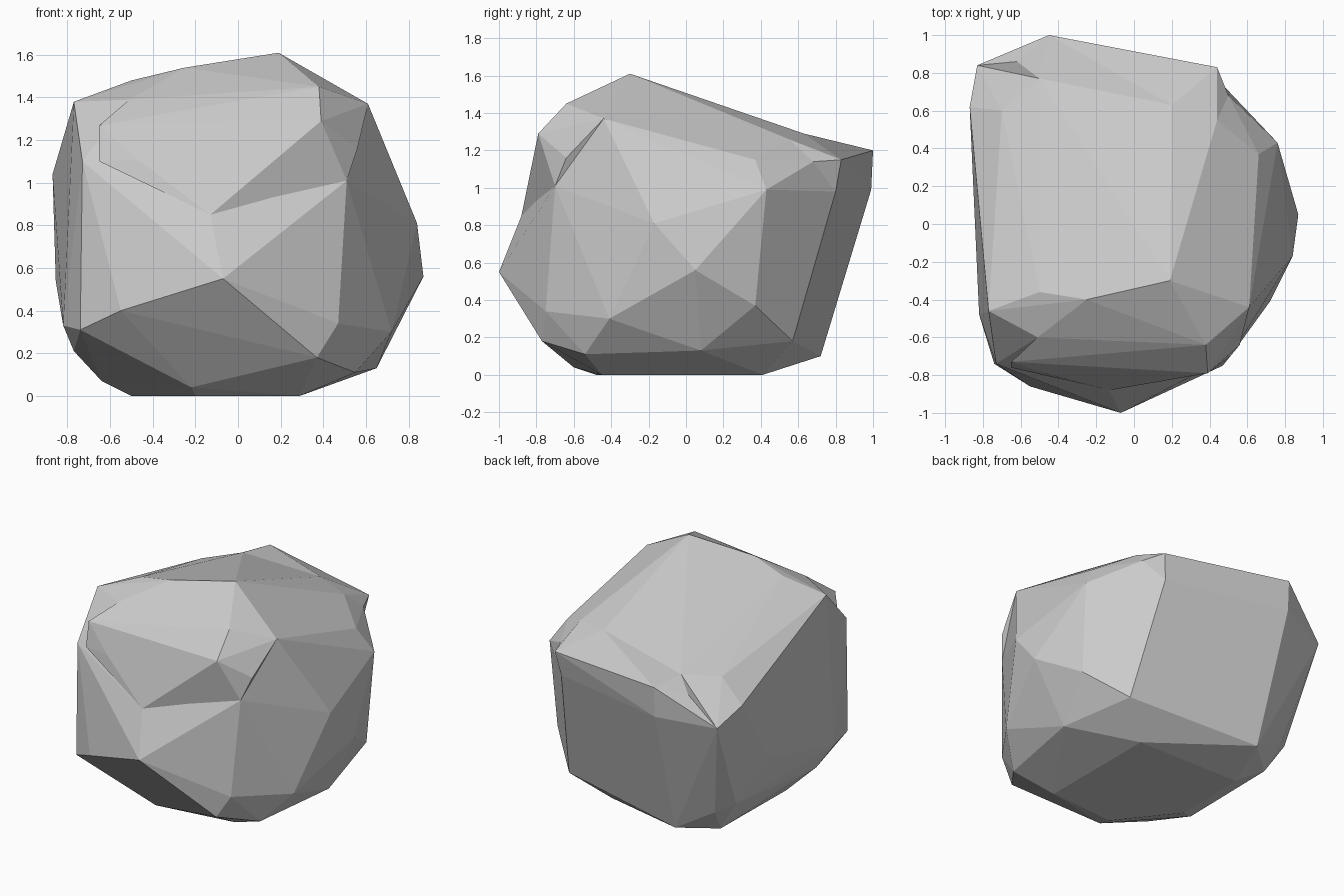
import bpy, bmesh, math


def hull(name, points):
    """Faceted stone chunk: the convex skin around its corner points."""
    bm = bmesh.new()
    for p in points:
        bm.verts.new(p)
    bmesh.ops.convex_hull(bm, input=bm.verts)
    loose = [v for v in bm.verts if not v.link_faces]
    bmesh.ops.delete(bm, geom=loose, context='VERTS')
    bmesh.ops.dissolve_limit(bm, angle_limit=math.radians(3),
                             verts=bm.verts, edges=bm.edges)
    bmesh.ops.recalc_face_normals(bm, faces=bm.faces)
    mesh = bpy.data.meshes.new(name)
    bm.to_mesh(mesh)
    bm.free()
    ob = bpy.data.objects.new(name, mesh)
    bpy.context.collection.objects.link(ob)
    return ob


# main boulder, corners from front to back and then the base
rock = hull("rock_body", [
    (-.07, -1, .55), (-.13, -.88, .85), (-.55, -.86, .40), (-.73, -.74, 1.10),
    (-.74, -.74, .31), (.47, -.75, .34), (.37, -.77, .18), (.51, -.70, 1.01),
    (-.51, -.60, 1.39), (.47, -.54, 1.42), (.61, -.44, 1.37),
    (.19, -.30, 1.61), (-.25, -.40, 1.54), (-.50, -.36, 1.48),
    (-.77, -.46, 1.38), (.84, -.17, .81), (.87, .05, .56), (.72, -.41, .30),
    (.66, .37, 1.15), (.76, .43, .99), (.74, .37, .37), (.44, .55, 1.26),
    (.18, .47, 1.34), (.20, .63, 1.29), (-.50, .77, 1.22), (.41, .80, .98),
    (.50, .68, 1.14), (-.45, .99, .99), (-.83, .84, .95), (-.87, .62, 1.04),
    (-.70, .60, 1.19), (-.855, .30, .54), (-.82, -.48, .33),
    (-.77, -.35, .21), (-.64, -.20, .07), (-.68, .65, .25), (-.78, .56, .30),
    (-.64, .53, .08), (-.42, .72, .10), (.51, .57, .18), (.65, .08, .13),
    (.55, -.54, .11), (-.22, -.60, .04), (-.20, -.48, 0), (-.50, -.10, 0),
    (.29, -.45, 0), (-.50, .41, .01), (.29, .41, 0)])

# overhanging ledge on the upper front
ledge = hull("rock_ledge", [
    (-.13, -.88, .85), (.39, -.79, 1.29), (.38, -.64, 1.45),
    (.56, -.64, 1.16), (.51, -.70, 1.01), (.47, -.54, 1.42), (.61, -.44, 1.37),
    (-.47, -.79, 1.11), (-.65, -.76, 1.10), (-.65, -.73, 1.27),
    (-.51, -.60, 1.39), (.19, -.30, 1.61), (-.25, -.40, 1.54), (0, -.4, 1.0)])

# raised rim along the top of the back
rim = hull("rock_rim", [
    (-.45, 1, 1.20), (-.45, .99, .99), (-.83, .84, .95), (-.62, .86, 1.14),
    (.44, .83, 1.15), (.41, .80, .98), (-.50, .77, 1.22), (.20, .63, 1.29),
    (.44, .55, 1.26), (.50, .68, 1.14), (0, .4, .9)])

# fuse the chunks into the boulder
bpy.context.view_layer.objects.active = rock
rock.select_set(True)
for part in (ledge, rim):
    mod = rock.modifiers.new("fuse", 'BOOLEAN')
    mod.operation = 'UNION'
    mod.solver = 'EXACT'
    mod.object = part
    bpy.ops.object.modifier_apply(modifier=mod.name)
    bpy.data.objects.remove(part)
